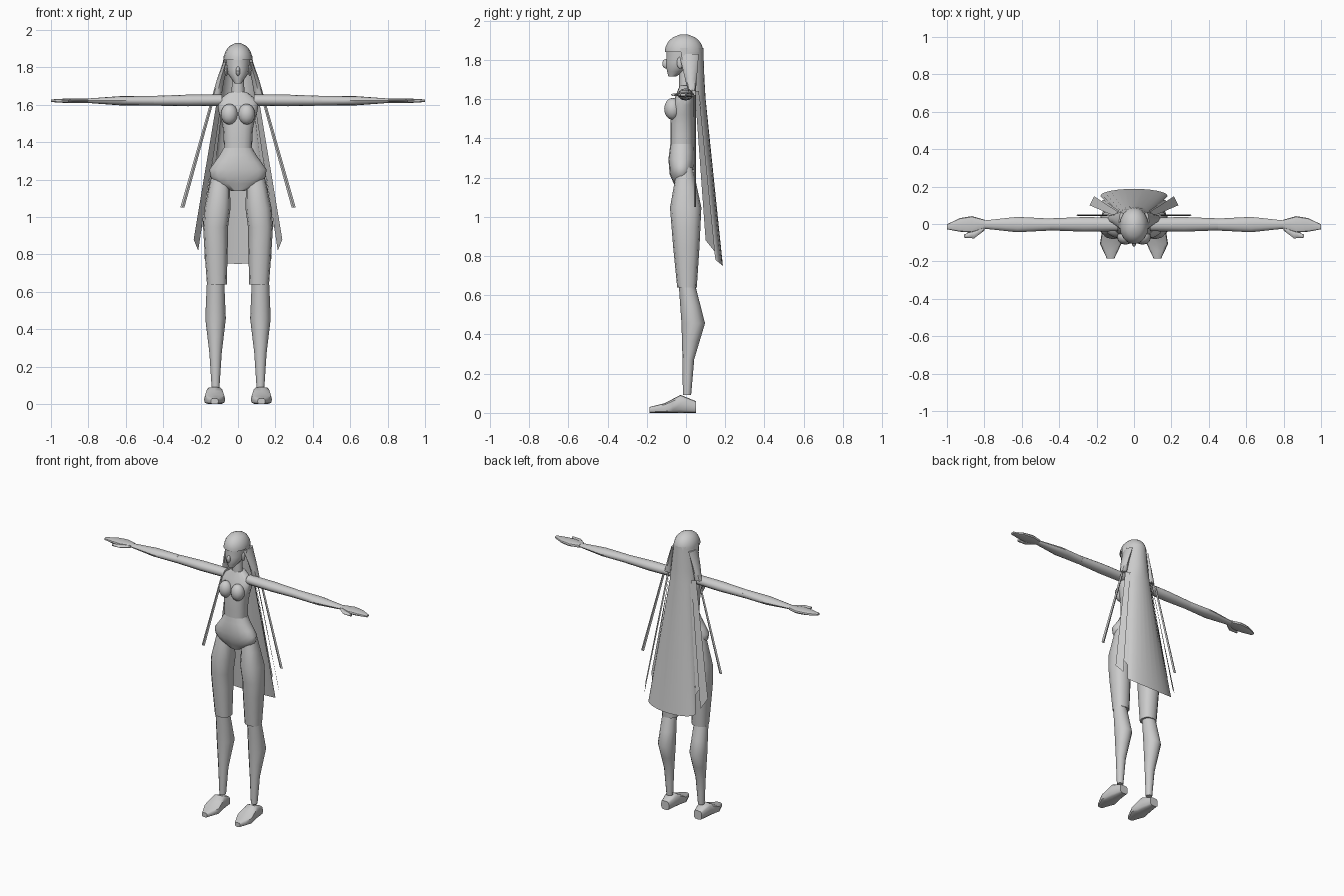
import bpy, bmesh
from math import sin, cos, pi, radians

default_cube = bpy.data.objects.get("Cube")
if default_cube:
    bpy.data.objects.remove(default_cube, do_unlink=True)

grey = bpy.data.materials.new("plain grey")
grey.use_nodes = True
colour = (.6, .6, .6, 1)
grey.diffuse_color = colour
grey.node_tree.nodes["Principled BSDF"].inputs["Base Color"].default_value = colour


def finish(name, bm, mirror):
    """Turn the mesh into a smooth shaded object, mirrored to the right if asked."""
    bmesh.ops.recalc_face_normals(bm, faces=bm.faces[:])
    mesh = bpy.data.meshes.new(name)
    bm.to_mesh(mesh)
    bm.free()
    mesh.materials.append(grey)
    part = bpy.data.objects.new(name, mesh)
    bpy.context.collection.objects.link(part)
    bpy.ops.object.select_all(action='DESELECT')
    part.select_set(True)
    bpy.context.view_layer.objects.active = part
    bpy.ops.object.shade_smooth_by_angle(angle=radians(45))
    if mirror:
        modifier = part.modifiers.new("mirror", 'MIRROR')
        modifier.use_mirror_merge = False


def bridge(bm, rings, closed):
    """Join each ring of vertices to the next with quads."""
    count = len(rings[0])
    for lower, upper in zip(rings, rings[1:]):
        for i in range(count if closed else count - 1):
            j = (i + 1) % count
            bm.faces.new((lower[i], lower[j], upper[j], upper[i]))


def sample(values, t):
    """Read a constant, or a list of evenly spaced values, at t from start to end."""
    if not isinstance(values, list):
        return values
    place = t * (len(values) - 1)
    i = min(int(place + 1e-6), len(values) - 2)
    return values[i] + (values[i + 1] - values[i]) * (place - i)


def loft(name, axis, start, end, centre, radius, sides=12, steps=6, power=1, mirror=True):
    """Tube along an axis; centre and radius hold profiles for the other two axes."""
    bm = bmesh.new()
    rings = []
    for step in range(steps + 1):
        t = step / steps
        ring = []
        for side in range(sides):
            angle = 2 * pi * side / sides
            point = []
            for wave, middle, reach in zip((cos(angle), sin(angle)), centre, radius):
                bulge = abs(wave) ** power * (1 if wave > 0 else -1)
                point.append(sample(middle, t) + bulge * sample(reach, t))
            point.insert("xyz".index(axis), start + (end - start) * t)
            ring.append(bm.verts.new(point))
        rings.append(ring)
    bridge(bm, rings, closed=True)
    bm.faces.new(rings[0])
    bm.faces.new(rings[-1])
    finish(name, bm, mirror)


def ball(name, centre, radii, mirror=True):
    bm = bmesh.new()
    bmesh.ops.create_uvsphere(bm, u_segments=12, v_segments=8, radius=1)
    bmesh.ops.scale(bm, vec=radii, verts=bm.verts)
    bmesh.ops.translate(bm, vec=centre, verts=bm.verts)
    finish(name, bm, mirror)


def ribbon(name, top_outer, top_inner, bottom_inner, bottom_outer):
    bm = bmesh.new()
    corners = (top_outer, top_inner, bottom_inner, bottom_outer)
    bm.faces.new([bm.verts.new(corner) for corner in corners])
    finish(name, bm, mirror=True)


# Shared heights and joints
waist, knee, ankle = 1.37, .64, .09
shoulder, elbow, wrist, fingertip = .085, .45, .8, 1
arm_height = 1.622

# Trunk
loft("torso", "z", waist, 1.67,
     centre=(0, [-.02, -.02, -.015, .003]),
     radius=([.075, .077, .08, .09, .105, .11, .045], [.06, .06, .057, .035]),
     sides=16, power=.85, mirror=False)
loft("pelvis", "z", 1.14, waist,
     centre=(0, [-.025, -.02]),
     radius=([.035, .12, .148, .153, .125, .098, .076], [.025, .06, .068, .06]),
     sides=16, power=.9, mirror=False)
loft("neck", "z", 1.64, 1.77, centre=(0, -.005), radius=([.036, .03], .03),
     steps=2, mirror=False)
ball("bust", centre=(.046, -.068, 1.55), radii=(.045, .043, .056))

# Head and face
loft("head", "z", 1.715, 1.87,
     centre=(0, [-.07, -.036, -.02, -.015]),
     radius=([.018, .055, .064, .066], [.02, .066, .08, .085]),
     sides=16, mirror=False)
ball("nose", centre=(0, -.1, 1.78), radii=(.012, .021, .025), mirror=False)
ball("ears", centre=(.062, -.03, 1.785), radii=(.009, .017, .03))

# Domed hair cap
dome = [(1 - (i / 6.1) ** 2) ** .5 for i in range(7)]
loft("hair_cap", "z", 1.84, 1.93,
     centre=(0, -.01),
     radius=([.077 * d for d in dome], [.098 * d for d in dome]),
     sides=16, mirror=False)

# Long back hair: an open sheet that wraps the head and flares to the hem
bm = bmesh.new()
rows = []
for z, half_width, front, back in ((1.86, .077, -.03, .088), (1.7, .092, 0, .094),
                                   (1.6, .085, .045, .1), (.78, .18, .15, .188)):
    row = []
    for column in range(13):
        angle = (column / 6 - 1) * pi / 2
        hem_drop = .03 * cos(angle) if z < 1 else 0
        depth = front + (back - front) * cos(angle)
        row.append(bm.verts.new((half_width * sin(angle), depth, z - hem_drop)))
    rows.append(row)
bridge(bm, rows, closed=False)
finish("back_hair", bm, mirror=False)

# Side hair
loft("shoulder_locks", "z", 1.64, 1.83,
     centre=([.115, .093, .065], [.03, .015]),
     radius=([.025, .015], [.02, .05]), sides=8)
ribbon("hair_panels", (.11, .045, 1.64), (.085, .065, 1.64),
       (.213, .148, .82), (.237, .1, .88))
ribbon("inner_hair_panels", (.09, .055, 1.62), (.08, .07, 1.62),
       (.165, .13, .9), (.19, .105, .95))
loft("thin_strands", "z", 1.05, 1.62,
     centre=([.298, .138], .047), radius=([.011, .008], .005), sides=4, steps=1)

# Arms
loft("upper_arms", "x", shoulder, elbow,
     centre=(-.002, [1.625, arm_height]),
     radius=([.036, .039, .032], [.03, .031, .026]))
loft("forearms", "x", elbow, wrist,
     centre=(-.003, arm_height),
     radius=([.032, .041, .022], [.026, .025, .012]))
loft("hands", "x", wrist, fingertip,
     centre=([0, -.002, -.005, -.015], arm_height),
     radius=([.023, .044, .036, .013], [.012, .013, .007]), power=.7)
loft("thumbs", "x", wrist, .91,
     centre=([-.02, -.055, -.065], arm_height),
     radius=([.015, .022, .008], .008), sides=6, steps=4)

# Legs
loft("thighs", "z", knee, 1.25,
     centre=([.113, .12, .09], [.005, -.005]),
     radius=([.053, .063, .07, .045], [.05, .067, .08, .04]), power=.85)
loft("shins", "z", ankle, knee,
     centre=(.12, [.005, .012, .037, .007]),
     radius=([.021, .033, .055, .047], [.021, .03, .06, .043]))
sole_to_middle = [.015, .025, .046, .03]
loft("feet", "y", -.185, .05,
     centre=(.125, sole_to_middle),
     radius=([.02, .057, .045, .03], sole_to_middle), power=.55)
